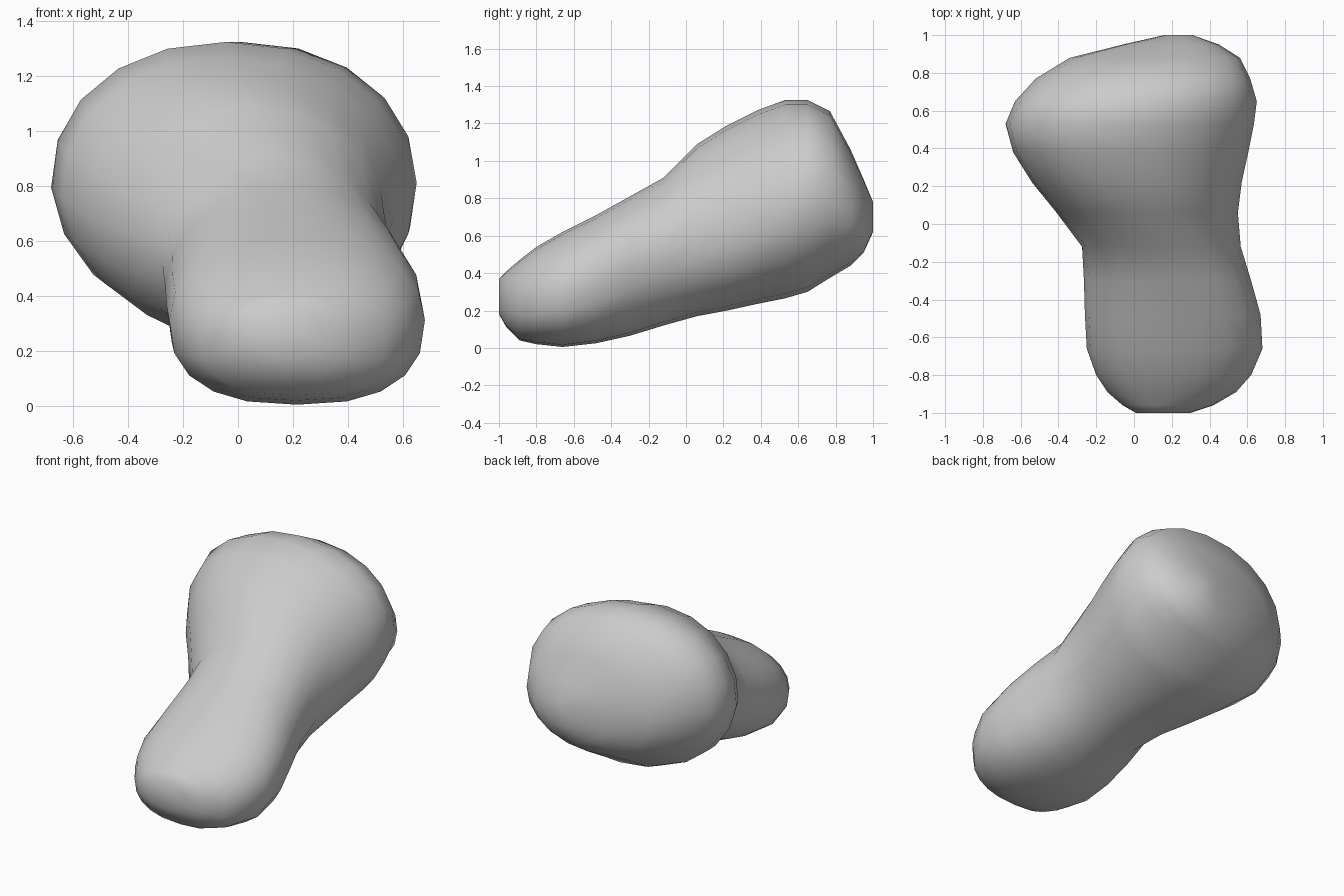
import bpy, bmesh, math

# Cross-sections along y: (y, x_left, x_right, z_bottom, z_top, top shift, bottom shift)
SECTIONS = [
    (-1.00, 0.01, 0.30, 0.18, 0.37, 0.00, 0.00),
    (-0.96, -0.06, 0.42, 0.11, 0.41, 0.00, 0.00),
    (-0.89, -0.14, 0.54, 0.04, 0.47, 0.00, 0.00),
    (-0.80, -0.20, 0.62, 0.02, 0.54, 0.00, 0.00),
    (-0.66, -0.25, 0.68, 0.005, 0.62, 0.00, 0.00),
    (-0.48, -0.26, 0.67, 0.025, 0.71, 0.00, 0.00),
    (-0.30, -0.265, 0.62, 0.065, 0.81, 0.01, 0.00),
    (-0.12, -0.275, 0.565, 0.12, 0.91, 0.00, 0.02),
    (0.06, -0.41, 0.55, 0.17, 1.09, -0.02, 0.06),
    (0.22, -0.54, 0.57, 0.20, 1.19, -0.03, 0.08),
    (0.38, -0.64, 0.605, 0.235, 1.27, -0.03, 0.07),
    (0.53, -0.68, 0.635, 0.265, 1.325, -0.02, 0.05),
    (0.65, -0.63, 0.65, 0.30, 1.325, 0.00, 0.02),
    (0.77, -0.52, 0.615, 0.375, 1.265, 0.02, 0.00),
    (0.88, -0.34, 0.56, 0.44, 1.06, 0.02, 0.00),
    (0.95, -0.06, 0.45, 0.51, 0.90, 0.00, 0.00),
    (1.00, 0.16, 0.31, 0.62, 0.78, 0.00, 0.00),
]
SIDES = 20


def rounded(v, n):
    return math.copysign(abs(v) ** (2 / n), v)


def squareness(y, upper):
    # Boxier under the toe, slimmer on top of the neck, near-elliptical elsewhere
    if upper:
        return 2.1 - 0.25 * math.exp(-((y + 0.15) / 0.2) ** 2)
    return 2.05 + 0.45 * min(1, max(0, (-0.1 - y) / 0.4))


# Pebble body: rounded sections lofted from the low toe to the tall heel
bm = bmesh.new()
rings = []
for y, x0, x1, z0, z1, top, bottom in SECTIONS:
    ring = []
    for i in range(SIDES):
        a = 2 * math.pi * i / SIDES
        n = squareness(y, math.sin(a) > 0)
        c, s = rounded(math.cos(a), n), rounded(math.sin(a), n)
        x = (x0 + x1) / 2 + c * (x1 - x0) / 2 + (top if s > 0 else bottom) * abs(s)
        z = (z0 + z1) / 2 + s * (z1 - z0) / 2
        ring.append(bm.verts.new((x, y, z)))
    rings.append(ring)
for a, b in zip(rings, rings[1:]):
    for i in range(SIDES):
        j = (i + 1) % SIDES
        bm.faces.new((a[i], a[j], b[j], b[i]))
bm.faces.new(rings[0])
bm.faces.new(rings[-1])
bmesh.ops.recalc_face_normals(bm, faces=bm.faces)
for f in bm.faces:
    f.smooth = True

mesh = bpy.data.meshes.new("pebble_body")
bm.to_mesh(mesh)
bm.free()
body = bpy.data.objects.new("pebble_body", mesh)
bpy.context.collection.objects.link(body)
